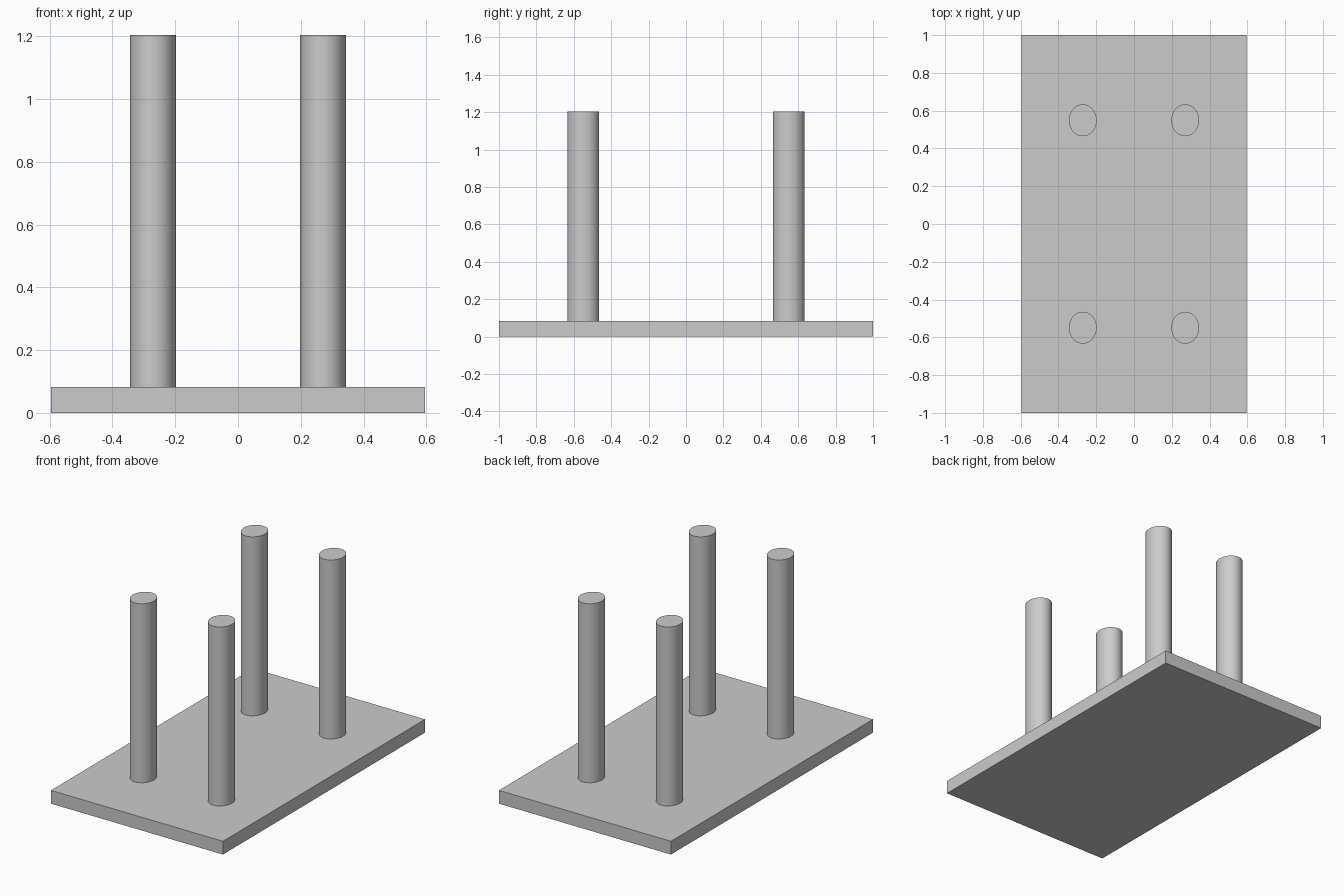
import bpy
import math

cube = bpy.data.objects.get("Cube")
if cube:
    bpy.data.objects.remove(cube, do_unlink=True)

# One plain grey for everything
grey = bpy.data.materials.new("light_grey")
grey.use_nodes = True
colour = (0.6, 0.6, 0.6, 1.0)
grey.diffuse_color = colour
grey.node_tree.nodes["Principled BSDF"].inputs["Base Color"].default_value = colour

PLATE_TOP = 0.083
LEG_TOP = 1.204


def finish(name, scale):
    """Name, scale and colour the newly added primitive."""
    obj = bpy.context.object
    obj.name = name
    obj.scale = scale
    bpy.ops.object.transform_apply(location=False, rotation=False, scale=True)
    obj.data.materials.append(grey)
    return obj


# Flat rectangular table top, lying upside down on the ground
bpy.ops.mesh.primitive_cube_add(size=1, location=(0, 0, PLATE_TOP / 2))
finish("table_top", (1.192, 2.0, PLATE_TOP))

# Four slightly oval legs
for side, x in (("right", -0.271), ("left", 0.271)):
    for end, y in (("front", -0.549), ("back", 0.549)):
        bpy.ops.mesh.primitive_cylinder_add(
            vertices=48, radius=1, depth=LEG_TOP - PLATE_TOP,
            location=(x, y, (LEG_TOP + PLATE_TOP) / 2))
        finish(f"{end}_{side}_leg", (0.0735, 0.0845, 1))
        bpy.ops.object.shade_smooth_by_angle(angle=math.radians(40))
